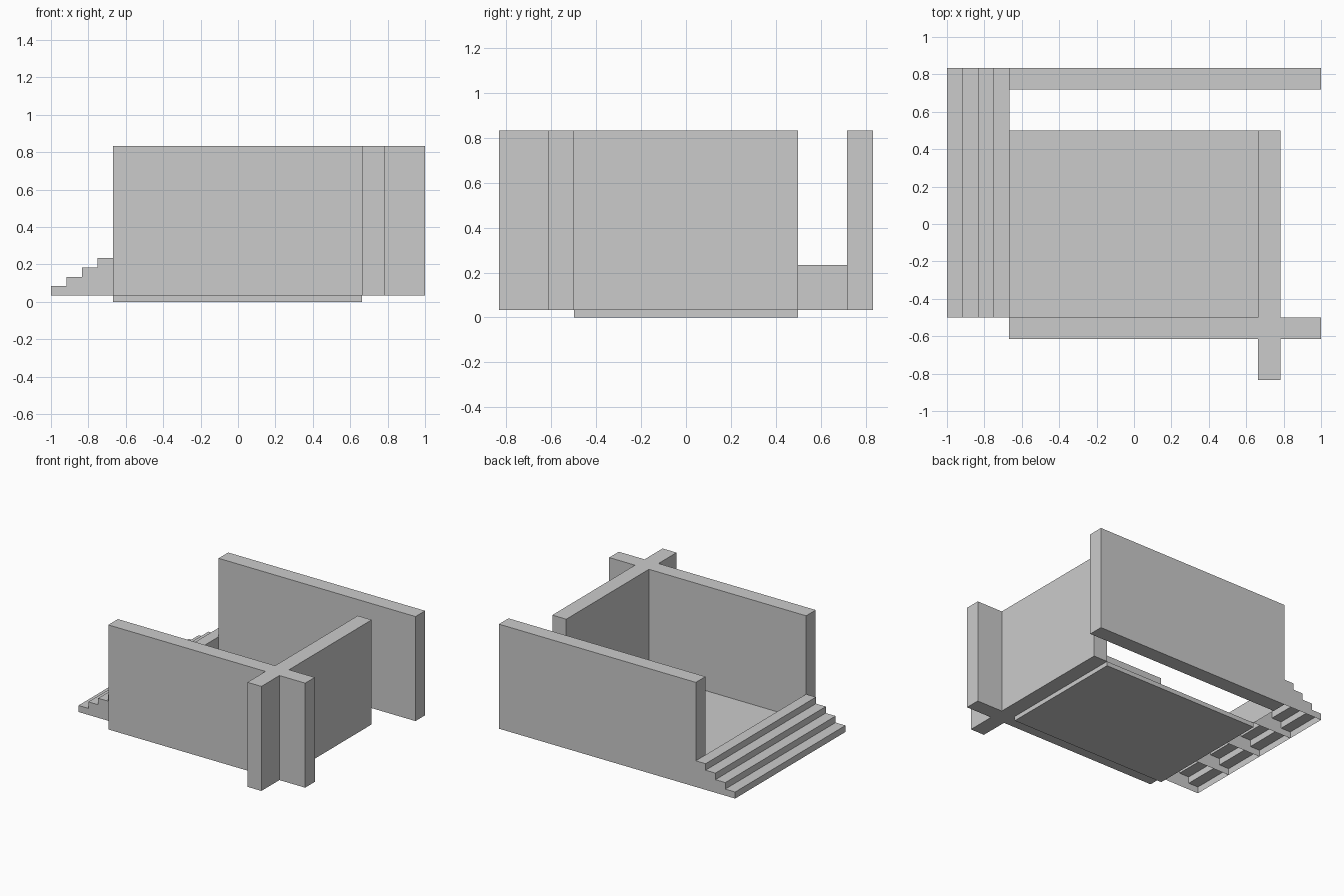
import bpy, bmesh

if "Cube" in bpy.data.objects:
    bpy.data.objects.remove(bpy.data.objects["Cube"])

Z0, Z1 = 0.034, 0.834      # wall bottom and top
STEPS, RUN, RISE = 4, 1 / 12, 0.05


def finish(name, bm):
    mesh = bpy.data.meshes.new(name)
    bm.to_mesh(mesh)
    bm.free()
    obj = bpy.data.objects.new(name, mesh)
    bpy.context.collection.objects.link(obj)
    return obj


def prism(name, outline, z0, z1):
    """Extrude a counter-clockwise plan outline from z0 to z1."""
    bm = bmesh.new()
    face = bm.faces.new([bm.verts.new((x, y, z0)) for x, y in outline])
    new = bmesh.ops.extrude_face_region(bm, geom=[face])["geom"]
    verts = [g for g in new if isinstance(g, bmesh.types.BMVert)]
    bmesh.ops.translate(bm, verts=verts, vec=(0, 0, z1 - z0))
    bmesh.ops.recalc_face_normals(bm, faces=bm.faces)
    return finish(name, bm)


def rect(x0, x1, y0, y1):
    return [(x0, y0), (x1, y0), (x1, y1), (x0, y1)]


# floor slab
prism("floor_slab", rect(-0.667, 0.664, -0.5, 0.5), 0, Z0)

# front and right walls, crossing at the corner
xl, xr, yf, yb = 0.664, 0.782, -0.616, -0.5
prism("crossing_walls", [
    (-0.667, yf), (xl, yf), (xl, -0.834), (xr, -0.834), (xr, yf), (1, yf),
    (1, yb), (xr, yb), (xr, 0.5), (xl, 0.5), (xl, yb), (-0.667, yb)], Z0, Z1)

# free-standing back wall
prism("back_wall", rect(-0.667, 1, 0.718, 0.834), Z0, Z1)

# stairs: hollow shell open underneath, divided into bays by stringers
profile = [(-1, Z0)]
for i in range(STEPS):
    z = Z0 + RISE * (i + 1)
    profile += [(-1 + RUN * i, z), (-1 + RUN * (i + 1), z)]
profile.append((-1 + RUN * STEPS, Z0))

BAYS, Y0, Y1 = 4, -0.5, 0.834
bm = bmesh.new()
rows = []
for b in range(BAYS + 1):
    y = Y0 + (Y1 - Y0) * b / BAYS
    row = [bm.verts.new((x, y, z)) for x, z in profile]
    bm.faces.new(row if b < BAYS else row[::-1])   # stringer
    rows.append(row)
# treads, risers and back plate span the full width
for i in range(len(profile) - 1):
    for a, c in zip(rows, rows[1:]):
        bm.faces.new((a[i], c[i], c[i + 1], a[i + 1]))
for face in bm.faces:
    face.normal_update()
finish("stairs", bm)
